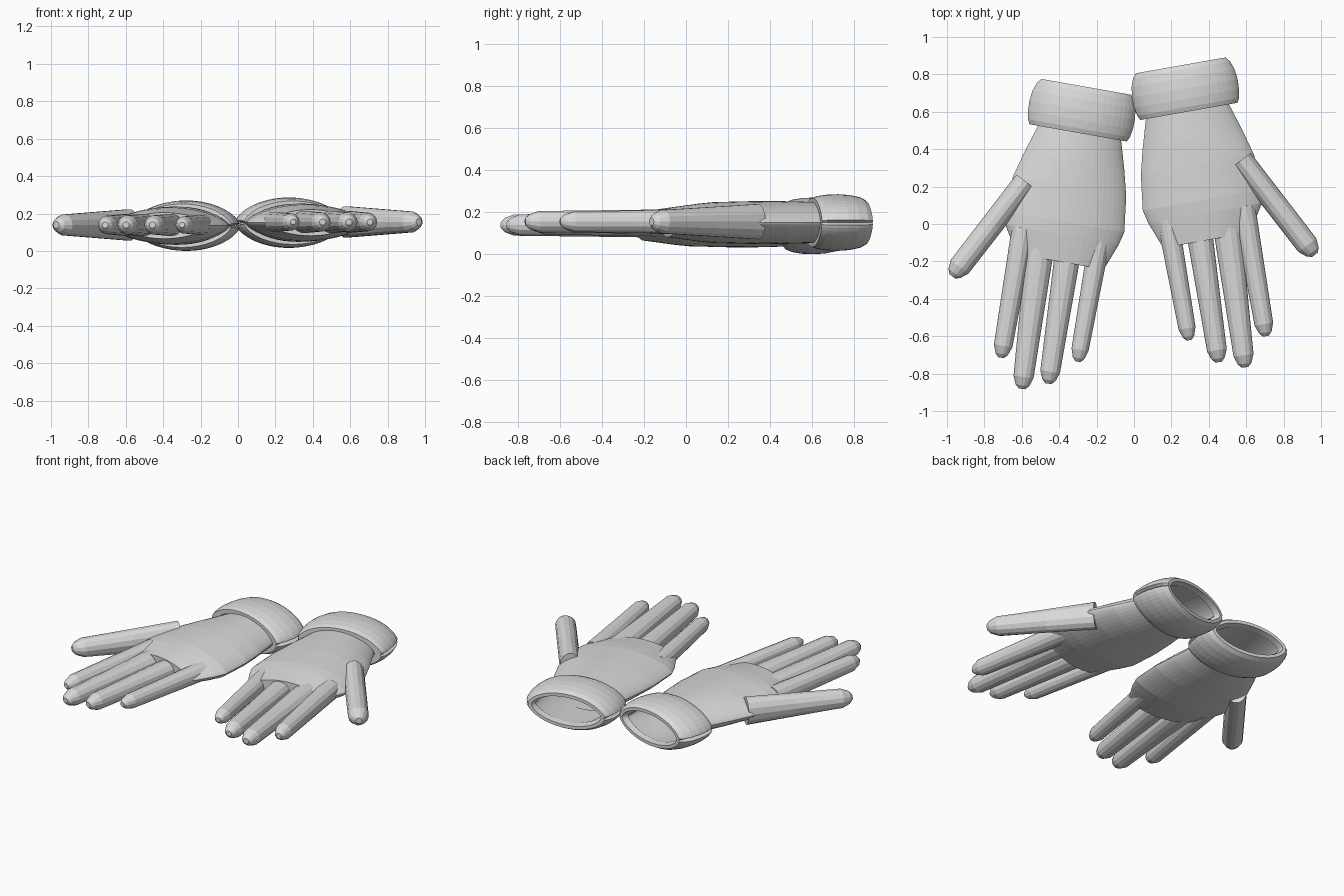
import bpy, bmesh, math
from mathutils import Vector

if "Cube" in bpy.data.objects:
    bpy.data.objects.remove(bpy.data.objects["Cube"])

fabric = bpy.data.materials.new("grey_fabric")
fabric.diffuse_color = (0.7, 0.7, 0.7, 1)
fabric.use_nodes = True
fabric.node_tree.nodes["Principled BSDF"].inputs["Base Color"].default_value = fabric.diffuse_color

TILT = math.radians(10)
ACROSS = Vector((math.cos(TILT), -math.sin(TILT)))   # towards the little finger
ALONG = Vector((-math.sin(TILT), -math.cos(TILT)))   # wrist to fingertips
WRIST = Vector((-0.265, 0.735))


def place(u, v, h, mirrored):
    """Glove coordinates to world; the second glove is mirrored and offset."""
    p = WRIST + ACROSS * u + ALONG * v
    if mirrored:
        return (-p.x - 0.005, p.y + 0.115, 0.151 + h)
    return (p.x, p.y, 0.135 + h)


def loft(name, rings, mirrored, caps=(), closed=False):
    """Skin a list of rings of (u, v, h) points."""
    bm = bmesh.new()
    loops = [[bm.verts.new(place(*p, mirrored)) for p in r] for r in rings]
    n = len(loops[0])
    pairs = list(zip(loops, loops[1:]))
    if closed:
        pairs.append((loops[-1], loops[0]))
    for a, b in pairs:
        for i in range(n):
            j = (i + 1) % n
            bm.faces.new((a[i], a[j], b[j], b[i]))
    for c in caps:
        bm.faces.new(loops[c])
    bmesh.ops.recalc_face_normals(bm, faces=bm.faces)
    mesh = bpy.data.meshes.new(name)
    bm.to_mesh(mesh)
    bm.free()
    mesh.materials.append(fabric)
    ob = bpy.data.objects.new(name, mesh)
    bpy.context.collection.objects.link(ob)


def lens(v, lo, hi, h, power, n=48, notch=0.0):
    """Flattened lens section, optionally pinched along both side seams."""
    ring = []
    for i in range(n):
        a = 2 * math.pi * i / n
        c, s = math.cos(a), math.sin(a)
        w = (hi - lo) / 2
        if i % (n // 2) == 0:
            w -= notch
        ring.append(((lo + hi) / 2 + w * c, v,
                     math.copysign(h * abs(s) ** power, s)))
    return ring


def digit(name, base, tip, r0, r1, mirrored, n=14, height=0.0):
    """Tapered tube with a blunt conical tip; r0 and r1 are (width, height)."""
    b, t = Vector(base), Vector(tip)
    d = (t - b).normalized()
    side = Vector((d.y, -d.x))
    length = (t - b).length
    shoulder = length - 0.065
    spots = [(0, r0), (shoulder * 0.5, [(x + y) / 2 for x, y in zip(r0, r1)]),
             (shoulder, r1),
             (length - 0.02, [x * 0.68 for x in r1]),
             (length, [x * 0.32 for x in r1])]
    rings = []
    for s, (rw, rh) in spots:
        c = b + d * s
        ring = []
        for i in range(n):
            a = 2 * math.pi * i / n
            p = c + side * (rw * math.cos(a))
            ring.append((p.x, p.y, height + rh * math.sin(a)))
        rings.append(ring)
    loft(name, rings, mirrored, caps=(0, -1))


# distance from wrist, thumb-side edge, little-finger-side edge, half thickness
PALM = [(0.03, -0.20, 0.215, 0.080), (0.245, -0.206, 0.242, 0.098),
        (0.40, -0.255, 0.287, 0.102), (0.54, -0.293, 0.322, 0.102),
        (0.73, -0.30, 0.345, 0.097), (0.80, -0.29, 0.328, 0.090),
        (0.945, -0.20, 0.272, 0.070)]

# distance from wrist, half width, half thickness, seam depth
CUFF = [(0.05, 0.215, 0.082, 0), (0.0, 0.222, 0.088, 0), (0.0, 0.245, 0.108, 0.005),
        (0.025, 0.266, 0.122, 0.02), (0.07, 0.282, 0.131, 0.028),
        (0.125, 0.289, 0.135, 0.03), (0.18, 0.287, 0.133, 0.028),
        (0.225, 0.279, 0.126, 0.02), (0.25, 0.266, 0.116, 0.005),
        (0.25, 0.222, 0.092, 0)]

# base, tip, base radii, tip radii
DIGITS = {
    "index_finger": ((-0.19, 0.80), (-0.187, 1.505), (0.062, 0.060), (0.050, 0.050)),
    "middle_finger": ((-0.088, 0.80), (-0.048, 1.650), (0.078, 0.062), (0.054, 0.052)),
    "ring_finger": ((0.065, 0.80), (0.086, 1.598), (0.072, 0.062), (0.053, 0.052)),
    "little_finger": ((0.222, 0.80), (0.221, 1.455), (0.058, 0.056), (0.046, 0.046)),
    "thumb": ((-0.222, 0.555), (-0.520, 1.122), (0.062, 0.086), (0.060, 0.057)),
}

for prefix, mirrored in (("left", False), ("right", True)):
    # palm is an open sleeve at the wrist and closed at the knuckles
    loft(prefix + "_palm", [lens(*s, 1.4) for s in PALM], mirrored, caps=(-1,))
    # padded cuff ring
    loft(prefix + "_cuff",
         [lens(v, 0.01 - w, 0.01 + w, h, 1.2, notch=k) for v, w, h, k in CUFF],
         mirrored, closed=True)
    for part, spec in DIGITS.items():
        digit(prefix + "_" + part, *spec, mirrored, height=0.004)
